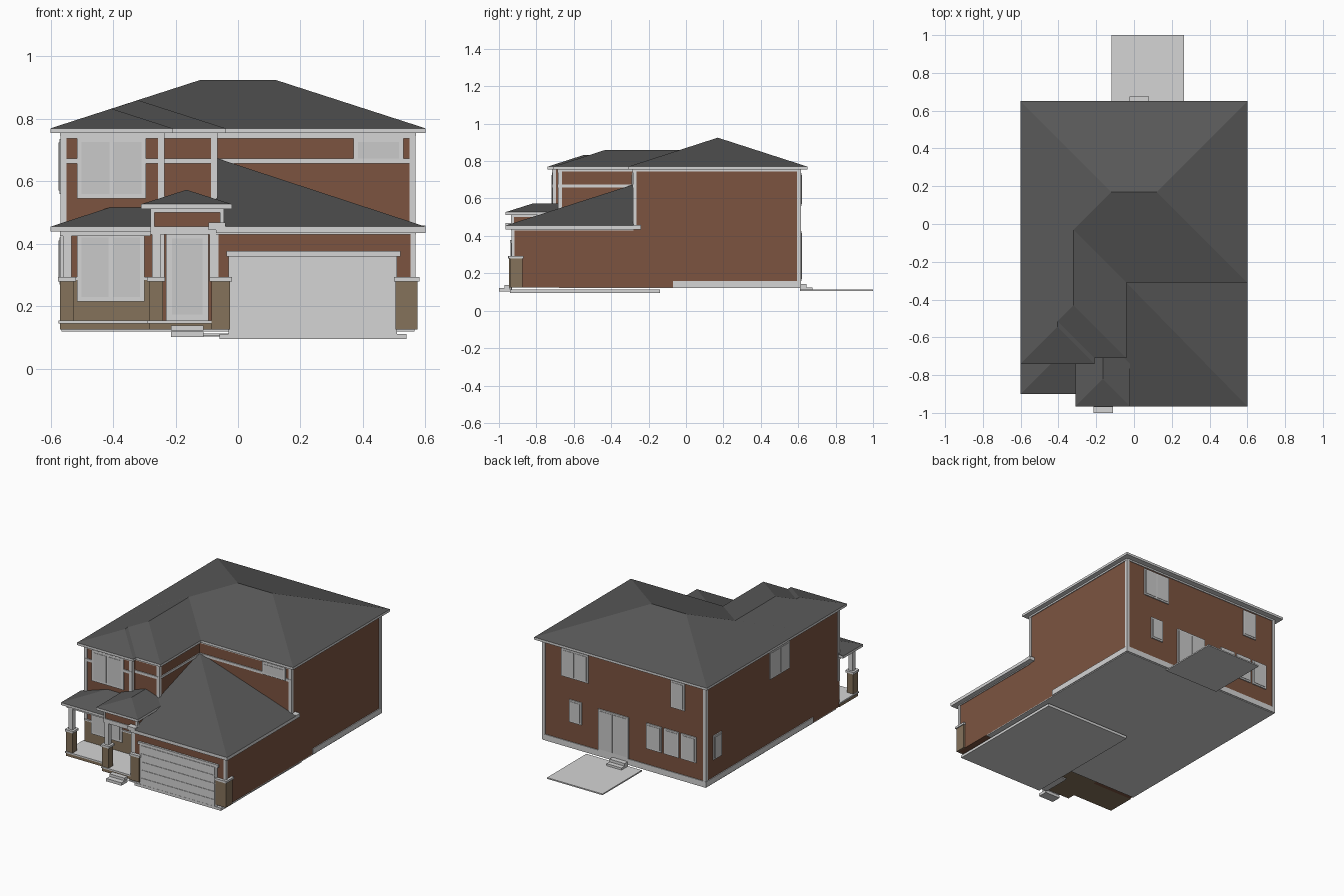
import bpy, bmesh
from mathutils import Vector, Matrix

if "Cube" in bpy.data.objects:
    bpy.data.objects.remove(bpy.data.objects["Cube"])


def material(name, col):
    m = bpy.data.materials.new(name)
    m.diffuse_color = (*col, 1)
    m.use_nodes = True
    m.node_tree.nodes["Principled BSDF"].inputs["Base Color"].default_value = m.diffuse_color
    return m


BROWN = material("brown_siding", (0.20, 0.088, 0.051))
LIGHT = material("light_trim", (0.66, 0.66, 0.66))
GLASS = material("pale_panes", (0.59, 0.59, 0.59))
ROOF = material("grey_shingles", (0.10, 0.10, 0.10))
STONE = material("tan_stone", (0.235, 0.17, 0.105))


def finish(name, bm, mats):
    bmesh.ops.recalc_face_normals(bm, faces=bm.faces)
    me = bpy.data.meshes.new(name)
    bm.to_mesh(me)
    bm.free()
    for m in mats:
        me.materials.append(m)
    ob = bpy.data.objects.new(name, me)
    bpy.context.collection.objects.link(ob)
    return ob


def box(name, x0, x1, y0, y1, z0, z1, mat):
    bm = bmesh.new()
    c = Vector(((x0 + x1) / 2, (y0 + y1) / 2, (z0 + z1) / 2))
    s = Vector((abs(x1 - x0), abs(y1 - y0), abs(z1 - z0)))
    bmesh.ops.create_cube(bm, size=1, matrix=Matrix.Translation(c) @ Matrix.Diagonal((*s, 1)))
    return finish(name, bm, [mat])


def plate(name, side, wall, a0, a1, z0, z1, d, mat):
    """Thin box on a wall; side is F, B, L or R."""
    out = wall + (d if side in "BR" else -d)
    if side in "FB":
        box(name, a0, a1, min(wall, out), max(wall, out), z0, z1, mat)
    else:
        box(name, min(wall, out), max(wall, out), a0, a1, z0, z1, mat)


def window(name, side, wall, a0, a1, z0, z1, n=1, rim=0.014):
    plate(name + "_frame", side, wall, a0, a1, z0, z1, 0.007, LIGHT)
    w = (a1 - a0 - rim) / n
    for i in range(n):
        s = a0 + rim + i * w
        plate(name + "_pane", side, wall, s, s + w - rim, z0 + rim, z1 - rim, 0.0095, GLASS)


def hip_roof(name, x0, x1, y0, y1, z, tops, fascia=0.015, gable=False):
    """Hull of an eave rectangle and ridge points, over a light fascia slab."""
    bm = bmesh.new()
    for p in [(x, y, z) for x in (x0, x1) for y in (y0, y1)] + tops:
        bm.verts.new(p)
    bmesh.ops.convex_hull(bm, input=bm.verts)
    bmesh.ops.dissolve_limit(bm, angle_limit=0.01, verts=bm.verts, edges=bm.edges)
    bmesh.ops.recalc_face_normals(bm, faces=bm.faces)
    for f in bm.faces:
        f.material_index = 1 if gable and f.normal.x < -0.9 else 0
    finish(name, bm, [ROOF, BROWN])
    box(name + "_fascia", x0, x1, y0, y1, z - fascia, z, LIGHT)


# Walls
L, R, BACK = -0.565, 0.565, 0.61
MAIN, WING, BAY, GAR = -0.28, -0.68, -0.71, -0.93
box("main_walls", L, R, MAIN, BACK, 0.125, 0.757, BROWN)
box("wing_walls", L, -0.07, WING, MAIN, 0.125, 0.757, BROWN)
box("bay_walls", L, -0.24, BAY, WING, 0.125, 0.757, BROWN)
box("garage_walls", -0.07, R, GAR, MAIN, 0.125, 0.455, BROWN)
box("underside", L, R, WING, BACK, 0.12, 0.126, LIGHT)
box("garage_slab", -0.06, 0.54, -0.94, -0.14, 0.095, 0.112, LIGHT)

# Roofs
hip_roof("main_roof", -0.6, 0.6, -0.31, 0.65, 0.77, [(-0.12, 0.17, 0.925), (0.12, 0.17, 0.925)])
hip_roof("wing_roof", -0.6, -0.04, -0.71, -0.31, 0.77, [(-0.32, -0.43, 0.86), (-0.32, -0.03, 0.86)])
hip_roof("bay_roof", -0.6, -0.21, -0.74, -0.60, 0.77, [(-0.405, -0.545, 0.833), (-0.405, -0.5, 0.833)])
hip_roof("garage_roof", -0.07, 0.6, -0.965, MAIN, 0.455, [(-0.07, MAIN, 0.675)], 0.02, True)
box("garage_eave_return", R, 0.6, MAIN, -0.24, 0.435, 0.458, LIGHT)
box("garage_eave_left", -0.095, -0.04, -0.965, -0.90, 0.445, 0.468, LIGHT)
hip_roof("porch_roof", -0.6, -0.24, -0.90, -0.70, 0.455, [(-0.40, -0.70, 0.52), (-0.24, -0.70, 0.52)])
hip_roof("entry_roof", -0.31, -0.02, -0.965, WING, 0.527, [(-0.165, -0.82, 0.573), (-0.165, WING, 0.573)])

# Porch beams and entry gable box
box("porch_beam", -0.57, -0.28, -0.885, -0.855, 0.425, 0.442, LIGHT)
box("porch_side_beam", -0.57, -0.54, -0.885, BAY, 0.425, 0.442, LIGHT)
box("entry_box", -0.275, -0.05, -0.93, WING, 0.455, 0.515, BROWN)
box("entry_frieze", -0.28, -0.045, -0.935, WING, 0.50, 0.515, LIGHT)
box("entry_beam", -0.28, -0.07, -0.935, WING, 0.43, 0.456, LIGHT)
for x in (-0.28, -0.057):
    box("entry_corner_trim", x, x + 0.012, -0.935, -0.92, 0.455, 0.51, LIGHT)

# Wall trim: friezes, belt band, corner boards
for side, w, a0, a1 in (("F", BAY, L, -0.24), ("F", WING, -0.24, -0.07), ("F", MAIN, -0.07, R)):
    plate("front_frieze", side, w, a0, a1, 0.738, 0.757, 0.006, LIGHT)
    plate("front_belt", side, w, a0, a1, 0.658, 0.674, 0.006, LIGHT)
plate("wing_side_belt", "R", -0.07, WING, MAIN, 0.658, 0.674, 0.005, LIGHT)
for side, w, a0, a1 in (("B", BACK, L, R), ("R", R, MAIN, BACK), ("L", L, BAY, BACK), ("R", -0.07, WING, MAIN)):
    plate("side_frieze", side, w, a0, a1, 0.745, 0.757, 0.005, LIGHT)
for x, y, z0 in ((L, BAY, 0.29), (-0.252, BAY, 0.29), (-0.082, WING, 0.29), (R - 0.012, MAIN, 0.455),
                 (L, BACK - 0.012, 0.125), (R - 0.012, BACK - 0.012, 0.125)):
    box("corner_board", x - 0.004, x + 0.016, y - 0.004, y + 0.016, z0, 0.757, LIGHT)
plate("garage_frieze", "F", GAR, -0.07, R, 0.43, 0.455, 0.006, LIGHT)
plate("garage_side_frieze", "R", R, GAR, MAIN, 0.43, 0.455, 0.005, LIGHT)

# Exposed concrete base
plate("back_base", "B", BACK, L, R, 0.125, 0.16, 0.005, LIGHT)
plate("right_base", "R", R, -0.07, BACK, 0.125, 0.16, 0.005, LIGHT)
plate("left_base", "L", L, -0.45, BACK, 0.125, 0.16, 0.005, LIGHT)

# Windows
window("bay_upper_window", "F", BAY, -0.515, -0.295, 0.545, 0.74, 2)
window("bay_lower_window", "F", BAY - 0.006, -0.515, -0.30, 0.215, 0.435, 2)
window("front_high_window", "F", MAIN - 0.002, 0.37, 0.53, 0.66, 0.74)
window("back_upper_double", "B", BACK, 0.25, 0.435, 0.56, 0.735, 2, 0.01)
window("back_lower_small", "B", BACK, 0.295, 0.38, 0.285, 0.425, 1, 0.01)
window("back_sliding_door", "B", BACK, -0.03, 0.18, 0.16, 0.42, 2, 0.01)
window("back_upper_small", "B", BACK, -0.42, -0.325, 0.565, 0.735, 1, 0.01)
for x in (-0.50, -0.38, -0.26):
    window("back_triple", "B", BACK, x, x + 0.105, 0.26, 0.42, 1, 0.01)
window("left_lower_window", "L", L, 0.46, 0.54, 0.27, 0.42, 1, 0.01)
window("left_upper_window", "L", L, -0.215, -0.02, 0.56, 0.735, 2, 0.01)

# Front door
window("front_door", "F", WING, -0.23, -0.095, 0.155, 0.435, 1, 0.018)

# Garage door with panel rows and header
plate("garage_door", "F", GAR, -0.03, 0.51, 0.1, 0.365, 0.006, LIGHT)
for i in range(5):
    z = 0.103 + i * 0.051
    plate("garage_door_panel", "F", GAR, -0.015, 0.495, z, z + 0.049, 0.009, LIGHT)
plate("garage_header", "F", GAR, -0.037, 0.52, 0.36, 0.377, 0.012, LIGHT)

# Stone facing, piers, caps and posts
plate("bay_stone", "F", BAY, L, -0.24, 0.125, 0.285, 0.006, STONE)
plate("bay_stone_ledge", "F", BAY, L, -0.24, 0.284, 0.293, 0.01, LIGHT)
for name, x0, x1, y0, y1 in (("porch_pier", -0.57, -0.525, -0.89, -0.845), ("entry_pier", -0.285, -0.24, -0.94, -0.895),
                             ("garage_pier_left", -0.085, -0.025, -0.945, -0.875),
                             ("garage_pier_right", 0.505, 0.575, -0.942, -0.875)):
    box(name, x0, x1, y0, y1, 0.125, 0.282, STONE)
    box(name + "_cap", x0 - 0.006, x1 + 0.006, y0 - 0.006, y1 + 0.006, 0.28, 0.293, LIGHT)
for name, x, y, top in (("porch_post", -0.547, -0.867, 0.43), ("entry_post_left", -0.262, -0.917, 0.435),
                        ("entry_post_right", -0.077, -0.917, 0.45)):
    box(name, x - 0.014, x + 0.014, y - 0.014, y + 0.014, 0.29, top, LIGHT)
box("garage_corner_board", 0.553, 0.569, -0.934, -0.918, 0.29, 0.435, LIGHT)

# Porch floor, steps and patio
box("porch_base", -0.57, -0.24, -0.89, BAY, 0.125, 0.146, STONE)
box("porch_floor", -0.575, -0.24, -0.895, BAY, 0.145, 0.154, LIGHT)
box("entry_base", -0.285, -0.08, -0.94, WING, 0.125, 0.146, STONE)
box("entry_floor", -0.29, -0.08, -0.945, WING, 0.145, 0.154, LIGHT)
box("front_step_upper", -0.215, -0.11, -0.97, -0.94, 0.122, 0.138, LIGHT)
box("front_step_lower", -0.215, -0.11, -1.0, -0.94, 0.102, 0.12, LIGHT)
box("front_walk", -0.11, -0.02, -0.93, -0.75, 0.105, 0.113, LIGHT)
box("patio", -0.12, 0.265, BACK, 1.0, 0.104, 0.112, LIGHT)
box("back_step_lower", -0.025, 0.08, BACK, 0.675, 0.11, 0.125, LIGHT)
box("back_step_upper", -0.025, 0.08, BACK, 0.645, 0.125, 0.142, LIGHT)
